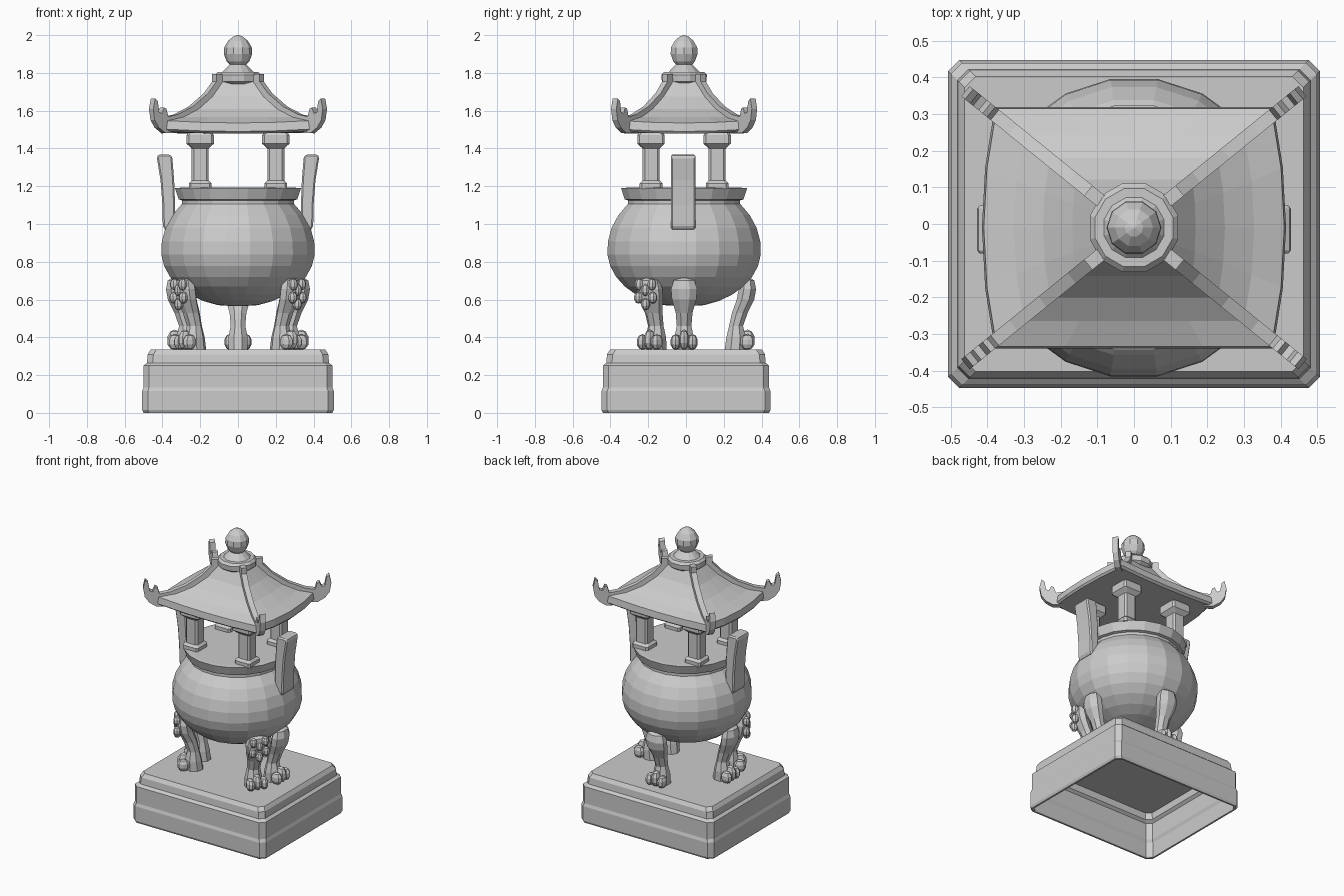
import bpy, bmesh
from math import sin, cos, pi, radians, sqrt
from mathutils import Vector, Matrix

cube = bpy.data.objects.get("Cube")
if cube:
    bpy.data.objects.remove(cube, do_unlink=True)

stone = bpy.data.materials.new("grey_stone")
stone.use_nodes = True
GREY = (0.6, 0.6, 0.6, 1)
stone.diffuse_color = GREY
shader = stone.node_tree.nodes["Principled BSDF"]
shader.inputs["Base Color"].default_value = GREY
shader.inputs["Roughness"].default_value = 0.9
CY = -0.01  # bowl and roof axis sits slightly forward


def finish(name, bm, matrix=None):
    if matrix:
        bm.transform(matrix)
    bmesh.ops.recalc_face_normals(bm, faces=bm.faces)
    mesh = bpy.data.meshes.new(name)
    bm.to_mesh(mesh)
    bm.free()
    mesh.materials.append(stone)
    obj = bpy.data.objects.new(name, mesh)
    bpy.context.collection.objects.link(obj)
    return obj


def loft(name, rings, matrix=None):
    """Skin a stack of equal-sized rings and cap both ends."""
    bm = bmesh.new()
    rows = [[bm.verts.new(p) for p in ring] for ring in rings]
    n = len(rows[0])
    for a, b in zip(rows, rows[1:]):
        for i in range(n):
            j = (i + 1) % n
            bm.faces.new((a[i], a[j], b[j], b[i]))
    bm.faces.new(rows[0][::-1])
    bm.faces.new(rows[-1])
    return finish(name, bm, matrix)


def ellipse(rx, ry, z, n, cx=0, cy=0, turn=0):
    return [(cx + rx * cos(2 * pi * (i + turn) / n),
             cy + ry * sin(2 * pi * (i + turn) / n), z) for i in range(n)]


def lathe(name, profile, n, turn=0):
    return loft(name, [ellipse(r, r, z, n, turn=turn) for r, z in profile],
                Matrix.Translation((0, CY, 0)))


def chamfered(hx, hy, z, c):
    pts = [(hx, hy - c), (hx - c, hy), (c - hx, hy), (-hx, hy - c),
           (-hx, c - hy), (c - hx, -hy), (hx - c, -hy), (hx, c - hy)]
    return [(x, y, z) for x, y in pts]


def slab(name, outline, width, matrix):
    """Extrude an outline in the local XZ plane along local Y."""
    return loft(name, [[(x, s * width / 2, z) for x, z in outline] for s in (-1, 1)], matrix)


def lumps(name, items, matrix):
    """Low-poly rounded lumps given as centre and radii."""
    bm = bmesh.new()
    for centre, size in items:
        m = Matrix.Translation(centre) @ Matrix.Diagonal((*size, 1))
        bmesh.ops.create_uvsphere(bm, u_segments=8, v_segments=5, radius=1, matrix=m)
    return finish(name, bm, matrix)


# Hollow stepped plinth: inside wall, then outside wall up to the top
outer = [(.50, .44, 0), (.507, .447, .015), (.507, .447, .115), (.50, .44, .135),
         (.50, .44, .25), (.482, .422, .265), (.478, .418, .31), (.462, .402, .335)]
inner = [(x - .012, y - .012, z) for x, y, z in outer[:-1]][::-1]
loft("plinth", [chamfered(x, y, z, .03) for x, y, z in inner + outer])

# Bowl: rounded belly, groove, flared rim with a flat lid
belly = []
for k in range(11):
    a = radians(-75 + k * 11.8)
    belly.append((.412 * cos(a), .86 + (.30 if a < 0 else .36) * sin(a)))
rim = [(.30, 1.10), (.30, 1.125), (.318, 1.13), (.338, 1.19), (.31, 1.192)]
lathe("bowl", [(.05, .567)] + belly + rim, 20, .5)

# Legs with paws; the front pair carries carved lumps
SHAPE = [(.27, .335, .06, .055), (.275, .40, .055, .055), (.275, .46, .04, .042),
         (.295, .53, .045, .048), (.325, .60, .05, .07), (.335, .655, .05, .075),
         (.335, .70, .04, .06), (.325, .72, .02, .035)]
TOES = [((.335, w, .375 + h), (.04, .028, .042 + h))
        for w, h in ((-.045, 0), (0, .012), (.045, 0))]
CARVING = [((.375, w, z), (.025, .024, .032))
           for w, z in ((-.04, .68), (.04, .68), (0, .65), (-.045, .61), (.045, .61), (0, .575))]
LEGS = {"back": 90, "left": 0, "right": 180, "front_left": -33, "front_right": 213}
for side, angle in LEGS.items():
    place = Matrix.Translation((0, CY, 0)) @ Matrix.Rotation(radians(angle), 4, "Z")
    loft(side + "_leg", [ellipse(a, b, z, 8, cx=r, turn=.5) for r, z, a, b in SHAPE], place)
    lumps(side + "_paw", TOES, place)
    if side.startswith("front"):
        lumps(side + "_leg_carving", CARVING, place)

# Upright handles flaring outward
HANDLE = [(.335, .99), (.385, .965), (.398, .99), (.40, 1.10), (.41, 1.23),
          (.43, 1.355), (.42, 1.368), (.36, 1.368), (.348, 1.355), (.338, 1.23), (.333, 1.10)]
for side, angle in (("left", 0), ("right", pi)):
    handle = slab(side + "_handle", HANDLE, .13,
                  Matrix.Translation((0, -.015, 0)) @ Matrix.Rotation(angle, 4, "Z"))
    bevel = handle.modifiers.new("soft_edges", "BEVEL")
    bevel.width, bevel.segments, bevel.limit_method = .01, 1, "ANGLE"

# Four pillars with feet and capitals
PILLAR = [(.06, 1.185), (.06, 1.215), (.045, 1.23), (.045, 1.40),
          (.072, 1.425), (.072, 1.47), (.06, 1.49)]
for sx, xn in ((-1, "right"), (1, "left")):
    for sy, yn in ((-1, "front"), (1, "back")):
        loft(f"{yn}_{xn}_pillar", [chamfered(h, h, z, .012) for h, z in PILLAR],
             Matrix.Translation((sx * .2, CY + sy * .175, 0)))


# Concave hipped roof with bowed sides
def roof_ring(hx, hy, z, bow, steps=4):
    corners = [(hx, -hy), (hx, hy), (-hx, hy), (-hx, -hy)]
    ring = []
    for k in range(4):
        a, b = Vector(corners[k]), Vector(corners[(k + 1) % 4])
        for s in range(steps):
            t = s / steps
            p = a.lerp(b, t)
            swell = 4 * t * (1 - t)
            if k % 2 == 0:
                p.x += bow * swell * (1 if k == 0 else -1)
            ring.append((p.x, p.y, z + .012 * (1 - swell) * (bow > .03)))
    return ring


ROOF = [(.37, .315, 1.478, .035), (.38, .33, 1.49, .035), (.375, .325, 1.535, .035),
        (.30, .255, 1.567, .028), (.23, .19, 1.61, .018), (.16, .132, 1.675, .008),
        (.105, .09, 1.75, 0), (.09, .08, 1.775, 0)]
loft("roof", [roof_ring(*r) for r in ROOF], Matrix.Translation((0, CY, 0)))

# Corner ridges ending in upturned double-tipped horns
RIDGE = [(.09, 1.795), (.125, 1.795), (.125, 1.755), (.17, 1.692), (.25, 1.622), (.33, 1.58),
         (.38, 1.568), (.39, 1.61), (.402, 1.617), (.413, 1.585), (.428, 1.592),
         (.436, 1.65), (.45, 1.665), (.46, 1.61), (.452, 1.55), (.43, 1.51),
         (.395, 1.482), (.35, 1.482), (.25, 1.56), (.09, 1.70)]
SLOPE = .81
stretch = sqrt(1 + SLOPE ** 2)
for sx, xn in ((-1, "right"), (1, "left")):
    for sy, yn in ((-1, "front"), (1, "back")):
        direction = Vector((sx, sy * SLOPE, 0))
        place = Matrix.Translation((0, CY, 0)) @ direction.to_track_quat("X", "Z").to_matrix().to_4x4()
        slab(f"{yn}_{xn}_ridge", [(x * stretch, z) for x, z in RIDGE], .036, place)

# Crown ring, neck and pointed ball finial
lathe("crown_ring", [(.10, 1.74), (.122, 1.755), (.125, 1.79), (.11, 1.805),
                     (.085, 1.805), (.045, 1.845)], 12, .5)
lathe("finial", [(.035, 1.835), (.06, 1.86), (.075, 1.90), (.073, 1.935),
                 (.052, 1.97), (.025, 1.992), (.003, 2.0)], 10)
